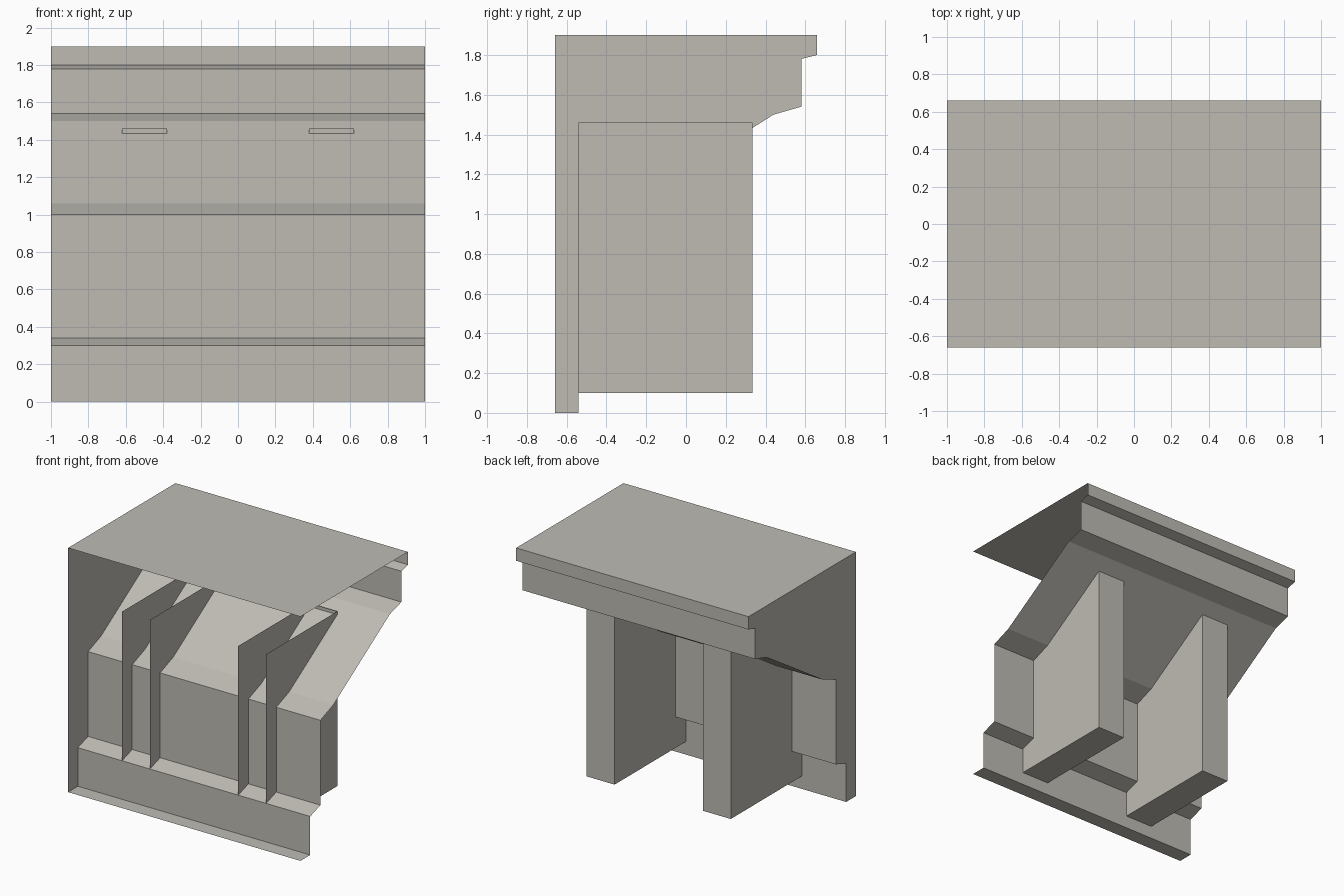
import bpy

if "Cube" in bpy.data.objects:
    bpy.data.objects.remove(bpy.data.objects["Cube"])

stone = bpy.data.materials.new("warm_grey_stone")
stone.diffuse_color = (0.52, 0.50, 0.455, 1.0)
stone.use_nodes = True
stone.node_tree.nodes["Principled BSDF"].inputs["Base Color"].default_value = stone.diffuse_color


def make(name, verts, faces):
    mesh = bpy.data.meshes.new(name)
    mesh.from_pydata(verts, [], faces)
    mesh.materials.append(stone)
    obj = bpy.data.objects.new(name, mesh)
    bpy.context.collection.objects.link(obj)
    return obj


# Cornice profile (y, z): underside of the base, up the mouldings, over the top
profile = [(-0.66, 0), (-0.54, 0), (-0.54, 0.30), (-0.415, 0.34),
           (-0.415, 1.00), (-0.255, 1.06), (0.44, 1.50), (0.58, 1.54),
           (0.58, 1.78), (0.66, 1.80), (0.66, 1.90), (-0.66, 1.90)]
n = len(profile)
verts = [(x, y, z) for x in (-1, 1) for y, z in profile]

# Open-backed moulding shell, with only the left end closed
faces = [(i, n + i, n + i + 1, i + 1) for i in range(n - 1)]
faces.append(tuple(range(n)))
cornice = make("cornice_moulding", verts, faces)

# Cornice shell normals point outwards
for poly in cornice.data.polygons:
    outward = {0: (0, 0, -1), n - 2: (0, 0, 1), n - 1: (-1, 0, 0)}.get(poly.index, (0, 1, 0))
    if sum(a * b for a, b in zip(poly.normal, outward)) < 0:
        poly.flip()

# Bracket blocks: two sides, front and bottom, open at the top and back
for side, cx in (("left", -0.5), ("right", 0.5)):
    v = [(cx + dx, y, z) for z in (0.10, 1.46)
         for dx, y in ((-0.12, -0.54), (0.12, -0.54), (0.12, 0.335), (-0.12, 0.335))]
    make(side + "_bracket", v, [(0, 3, 2, 1), (1, 2, 6, 5), (2, 3, 7, 6), (3, 0, 4, 7)])
